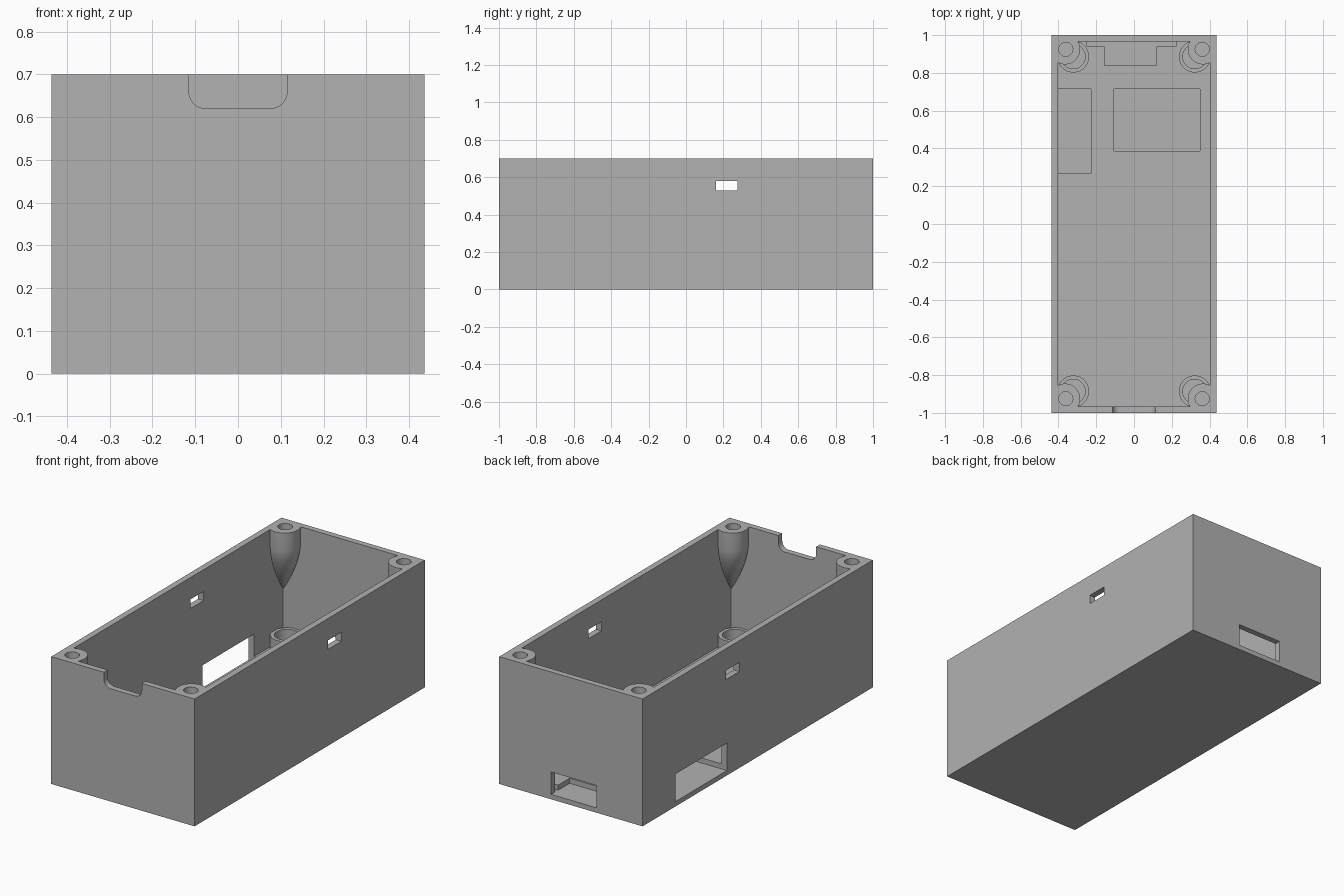
import bpy, bmesh, math

if "Cube" in bpy.data.objects:
    bpy.data.objects.remove(bpy.data.objects["Cube"], do_unlink=True)

gray = bpy.data.materials.new("plain gray")
gray.use_nodes = True
gray.diffuse_color = (0.445, 0.445, 0.445, 1)
gray.node_tree.nodes["Principled BSDF"].inputs["Base Color"].default_value = gray.diffuse_color

SIDES = 48
WALL_X, WALL_Y, HEIGHT = 0.402, 0.967, 0.70
FLOOR, POCKET = 0.055, 0.027


def make(name, rings):
    """Closed solid lofted through equal-length rings of points."""
    bm = bmesh.new()
    loops = [[bm.verts.new(p) for p in ring] for ring in rings]
    n = len(loops[0])
    for a, b in zip(loops, loops[1:]):
        for i in range(n):
            j = (i + 1) % n
            bm.faces.new((a[i], a[j], b[j], b[i]))
    bm.faces.new(loops[0])
    bm.faces.new(loops[-1])
    bmesh.ops.recalc_face_normals(bm, faces=bm.faces)
    mesh = bpy.data.meshes.new(name)
    bm.to_mesh(mesh)
    bm.free()
    mesh.materials.append(gray)
    obj = bpy.data.objects.new(name, mesh)
    bpy.context.collection.objects.link(obj)
    return obj


def box(name, x0, x1, y0, y1, z0, z1):
    corners = [(x0, y0), (x1, y0), (x1, y1), (x0, y1)]
    return make(name, [[(x, y, z) for x, y in corners] for z in (z0, z1)])


def circle(cx, cy, r, z):
    angles = [math.tau * i / SIDES for i in range(SIDES)]
    return [(cx + r * math.cos(a), cy + r * math.sin(a), z) for a in angles]


def cylinder(name, cx, cy, r, z0, z1):
    return make(name, [circle(cx, cy, r, z) for z in (z0, z1)])


def cut(target, tool):
    """Subtract the tool from the target and discard the tool."""
    mod = target.modifiers.new("cut", "BOOLEAN")
    mod.operation = "DIFFERENCE"
    mod.solver = "EXACT"
    mod.object = tool
    bpy.context.view_layer.update()
    graph = bpy.context.evaluated_depsgraph_get()
    mesh = bpy.data.meshes.new_from_object(target.evaluated_get(graph))
    target.modifiers.clear()
    target.data = mesh
    bpy.data.objects.remove(tool, do_unlink=True)


def screw_boss(sx, sy):
    """Cylinder that tapers down into the corner of the cavity."""
    cx, cy, r = sx * 0.365, sy * 0.925, 0.08
    ax, ay = sx * 0.406, sy * 0.971
    top, bottom = 0.60, 0.325
    rings = [circle(cx, cy, r, 0.95)]
    for k in range(11):
        t = 0.99 * k / 10
        f = 1 - t ** 1.6
        rings.append(circle(ax + (cx - ax) * f, ay + (cy - ay) * f,
                            r * f, top + (bottom - top) * t))
    return make("screw_boss", rings)


corners = [(sx, sy) for sx in (-1, 1) for sy in (-1, 1)]

# Cavity, shaped around the screw bosses and floor sockets
cavity = box("cavity", -WALL_X, WALL_X, -WALL_Y, WALL_Y, FLOOR, 0.85)
for sx, sy in corners:
    cut(cavity, screw_boss(sx, sy))
    cut(cavity, cylinder("floor_socket", sx * 0.322, sy * 0.886, 0.084, 0.01, 0.13))

# Outer case
case = box("open_case", -0.436, 0.436, -1, 1, 0, HEIGHT)
cut(case, cavity)

# Screw holes and socket bores
for sx, sy in corners:
    cut(case, cylinder("screw_hole", sx * 0.361, sy * 0.925, 0.037, 0.48, 0.8))
    cut(case, cylinder("socket_bore", sx * 0.322, sy * 0.886, 0.064, FLOOR + 0.003, 0.2))

# Slots through both long walls
cut(case, box("side_slots", -0.6, 0.6, 0.16, 0.275, 0.53, 0.58))

# Large side opening with its floor pocket
cut(case, box("side_opening", -0.6, -0.39, 0.267, 0.714, POCKET, 0.178))
cut(case, box("side_pocket", -0.45, -0.227, 0.267, 0.714, POCKET, 0.1))

# Rectangular floor pocket
cut(case, box("floor_pocket", -0.105, 0.35, 0.387, 0.714, POCKET, 0.1))

# Back port with its stepped floor pocket
cut(case, box("back_port", -0.155, 0.12, 0.84, 1.2, POCKET, 0.15))
cut(case, box("back_pocket", -0.25, 0.222, 0.94, WALL_Y, POCKET, 0.1))

# Front cable notch with rounded lower corners
w, low, r = 0.115, 0.62, 0.04
outline = [(w, 0.8), (-w, 0.8)]
for centre, start in ((-w + r, math.pi), (w - r, 1.5 * math.pi)):
    for k in range(9):
        a = start + math.pi / 2 * k / 8
        outline.append((centre + r * math.cos(a), low + r + r * math.sin(a)))
cut(case, make("front_notch", [[(x, y, z) for x, z in outline] for y in (-1.1, -0.94)]))

# Smooth round surfaces, keep hard edges
bpy.ops.object.select_all(action="DESELECT")
case.select_set(True)
bpy.context.view_layer.objects.active = case
bpy.ops.object.shade_smooth_by_angle(angle=math.radians(25))
